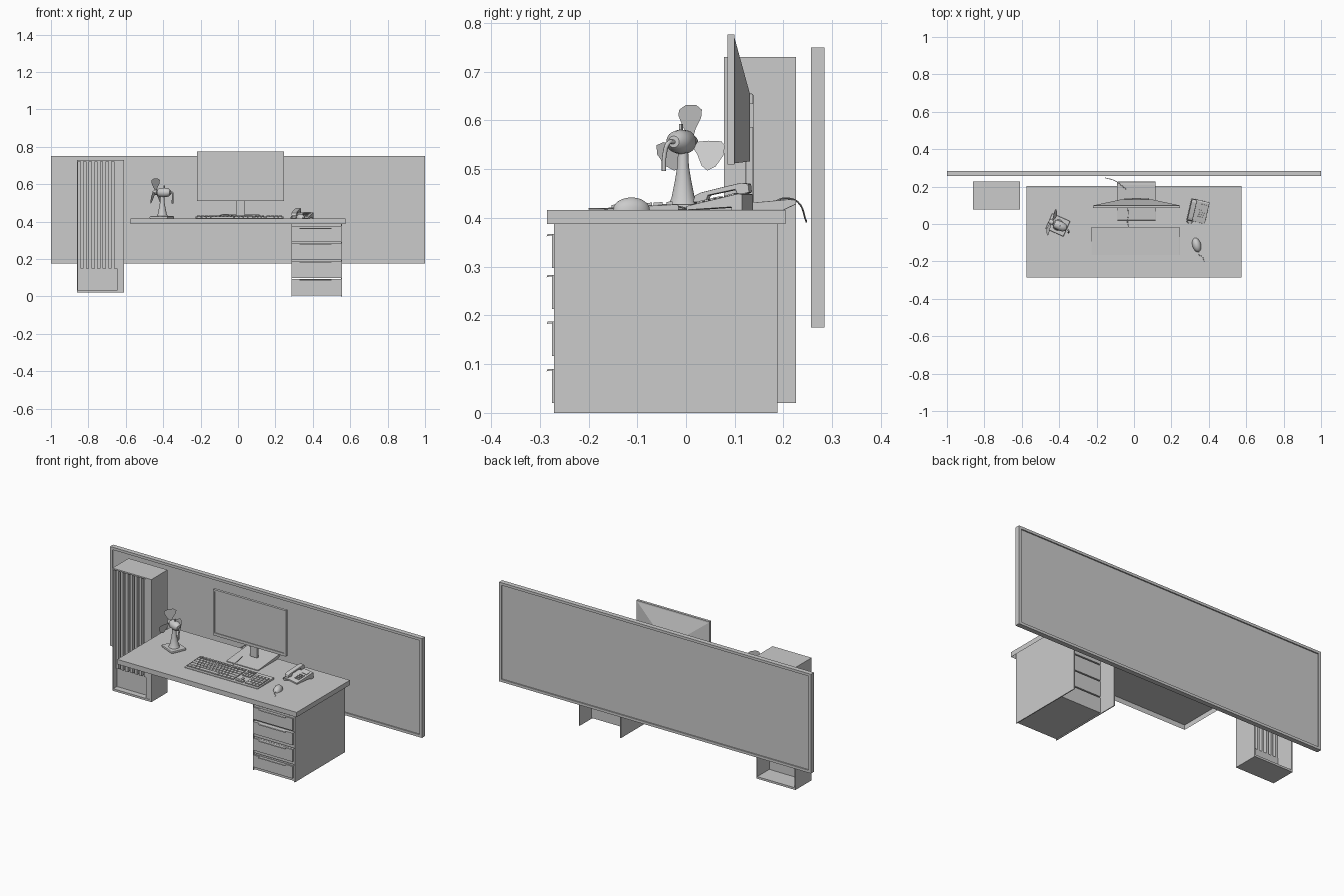
import bpy, bmesh, math
from mathutils import Matrix, Vector

if "Cube" in bpy.data.objects:
    bpy.data.objects.remove(bpy.data.objects["Cube"])

def emit(name, bm, mat=None, smooth=False):
    if mat:
        bm.transform(mat)
    me = bpy.data.meshes.new(name)
    bm.to_mesh(me)
    bm.free()
    ob = bpy.data.objects.new(name, me)
    bpy.context.collection.objects.link(ob)
    if smooth:
        bpy.ops.object.select_all(action='DESELECT')
        ob.select_set(True)
        bpy.context.view_layer.objects.active = ob
        bpy.ops.object.shade_smooth_by_angle(angle=math.radians(40))
    return ob

def add_box(bm, x0, x1, y0, y1, z0, z1):
    m = Matrix.Translation(((x0 + x1) / 2, (y0 + y1) / 2, (z0 + z1) / 2)) @ Matrix.Diagonal((x1 - x0, y1 - y0, z1 - z0, 1))
    return bmesh.ops.create_cube(bm, size=1, matrix=m)['verts']

def boxes(name, dims, mat=None, bevel=0):
    bm = bmesh.new()
    for d in dims:
        add_box(bm, *d)
    if bevel:
        bmesh.ops.bevel(bm, geom=bm.edges[:], offset=bevel, segments=2, affect='EDGES', profile=0.5)
    return emit(name, bm, mat)

def prism(name, prof, x0, x1, mat=None, bevel=0, smooth=False):
    """Extrude a (y, z) profile along x."""
    bm = bmesh.new()
    f = bm.faces.new([bm.verts.new((x0, y, z)) for y, z in prof])
    r = bmesh.ops.extrude_face_region(bm, geom=[f])
    bmesh.ops.translate(bm, vec=(x1 - x0, 0, 0), verts=[v for v in r['geom'] if isinstance(v, bmesh.types.BMVert)])
    bmesh.ops.recalc_face_normals(bm, faces=bm.faces)
    if bevel:
        bmesh.ops.bevel(bm, geom=bm.edges[:], offset=bevel, segments=2, affect='EDGES', profile=0.5)
    return emit(name, bm, mat, smooth)

def lathe(name, prof, mat, n=24):
    """Revolve an (r, z) profile about z."""
    bm = bmesh.new()
    vs = [bm.verts.new((r, 0, z)) for r, z in prof]
    es = [bm.edges.new(p) for p in zip(vs, vs[1:])]
    bmesh.ops.spin(bm, geom=vs + es, axis=(0, 0, 1), cent=(0, 0, 0), angle=2 * math.pi, steps=n)
    bmesh.ops.remove_doubles(bm, verts=bm.verts, dist=1e-5)
    bmesh.ops.recalc_face_normals(bm, faces=bm.faces)
    return emit(name, bm, mat, True)

def tube(name, pts, r, mat=None):
    cu = bpy.data.curves.new(name, 'CURVE')
    cu.dimensions = '3D'
    cu.bevel_depth = r
    cu.bevel_resolution = 2
    cu.resolution_u = 6
    sp = cu.splines.new('BEZIER')
    sp.bezier_points.add(len(pts) - 1)
    for b, p in zip(sp.bezier_points, pts):
        b.co = mat @ Vector(p) if mat else p
        b.handle_left_type = b.handle_right_type = 'AUTO'
    ob = bpy.data.objects.new(name, cu)
    bpy.context.collection.objects.link(ob)

def frame(x0, x1, y0, y1, z0, z1, side, bot, top):
    return [(x0, x0 + side, y0, y1, z0, z1), (x1 - side, x1, y0, y1, z0, z1),
            (x0 + side, x1 - side, y0, y1, z0, z0 + bot), (x0 + side, x1 - side, y0, y1, z1 - top, z1)]

Z = 0.416  # desk surface height

# Wall board
boxes("board_frame", frame(-1, 1, .256, .284, .175, .75, .015, .015, .015))
boxes("board_panel", [(-.985, .985, .263, .277, .19, .735)])

# Tall cabinet: open-backed shell with a ribbed front sheet
boxes("cabinet_shell", frame(-.86, -.61, .078, .226, .02, .73, .005, .012, .008))
boxes("cabinet_stile", [(-.647, -.615, .08, .115, .032, .722)])
boxes("cabinet_lower_panel", [(-.855, -.647, .112, .116, .032, .15)])
bm = bmesh.new()
line, pitch = [], .208 / 7
for i in range(7):
    x = -.855 + i * pitch
    line += [(x, .114), (x + .013, .114), (x + .013, .085), (x + pitch, .085)]
es = [bm.edges.new([bm.verts.new((*a, .15)), bm.verts.new((*a, .722))]) for a in line]
for a, b in zip(es, es[1:]):
    bm.faces.new((a.verts[0], b.verts[0], b.verts[1], a.verts[1]))
emit("cabinet_ribs", bm)

# Desk top, hollow underneath
bm = bmesh.new()
add_box(bm, -.575, .575, -.285, .204, .388, Z)
bm.faces.ensure_lookup_table()
bmesh.ops.delete(bm, geom=[min(bm.faces, key=lambda f: f.calc_center_median().z)], context='FACES')
emit("desk_top", bm)

# Drawer pedestal
boxes("pedestal_sides", [(.285, .29, -.271, .188, 0, .41), (.55, .555, -.271, .188, 0, .41)])
boxes("drawer_bodies", [(.29, .55, -.268, .08, z, z + .088) for z in (.005, .1, .195, .29)])
tops = (.09, .187, .283, .367)
boxes("drawer_fronts", [(.292, .543, -.275, -.268, t - .07, t) for t in tops])
for t in tops:
    prism("drawer_handle", [(-.274, t), (-.284, t), (-.286, t - .005), (-.284, t - .004), (-.274, t - .003)], .33, .5)

# Monitor
boxes("monitor_bezel", frame(-.22, .247, .085, .1, .51, .776, .01, .016, .01))
boxes("monitor_screen", [(-.21, .237, .089, .1, .526, .766)])
bm = bmesh.new()
a = [bm.verts.new(p) for p in ((-.215, .1, .512), (.242, .1, .512), (.242, .1, .768), (-.215, .1, .768))]
b = [bm.verts.new(p) for p in ((-.07, .131, .516), (.097, .131, .516), (.097, .131, .655), (-.07, .131, .655))]
for i in range(4):
    bm.faces.new((a[i], b[i], b[(i + 1) % 4], a[(i + 1) % 4]))
bm.faces.new(b)
bmesh.ops.recalc_face_normals(bm, faces=bm.faces)
emit("monitor_back", bm)
boxes("monitor_neck", [(-.011, .037, .122, .138, .43, .655)], bevel=.003)
boxes("monitor_mount", [(-.05, .08, .128, .138, .585, .635)])
prism("monitor_base", [(.02, Z), (.02, .421), (.21, .438), (.226, .437), (.226, .428), (.2, Z)], -.09, .115, bevel=.0015)

# Cables
tube("monitor_cable", [(-.035, .18, .432), (-.06, .2, .44), (-.1, .23, .432), (-.155, .247, .392)], .0018)
tube("keyboard_cable", [(-.027, -.015, .423), (-.035, .01, .419), (-.03, .05, .43), (-.035, .09, .435)], .0018)

# Keyboard: sloped body and keys
prism("keyboard_body", [(-.167, Z), (-.167, .42), (-.02, .428), (-.015, .426), (-.015, Z)], -.228, .243, bevel=.0015)
bm = bmesh.new()
def keys(x0, x1, weights, y, d=.015):
    unit, x = (x1 - x0) / sum(weights), x0
    for w in weights:
        vs = add_box(bm, x + .0015, x + abs(w) * unit - .0015, y, y + d, 0, .006)
        for v in vs:
            v.co.z += .42 + (v.co.y + .167) * .0544
        x += w * unit
rows = [[1] * 13 + [2], [1.5] + [1] * 12 + [1.5], [1.75] + [1] * 11 + [2.25],
        [2.25] + [1] * 10 + [2.75], [1.25] * 3 + [6.25] + [1.25] * 4]
for i in range(3):
    keys(-.2 + i * .096, -.116 + i * .096, [1] * 4, -.04, .012)
keys(-.22, -.202, [1], -.04, .012)
keys(.09, .14, [1] * 3, -.04, .012)
for i, row in enumerate(rows):
    y = -.067 - i * .0215
    keys(-.22, .078, row, y, .0185)
    if i in (0, 1, 4):
        keys(.09, .14, [1] * 3, y, .0185)
    keys(.152, .236, [1] * 4 if i < 4 else [2, 1, 1], y, .0185)
keys(.1067, .1233, [1], -.1315, .0185)
emit("keyboard_keys", bm)

# Mouse
M = Matrix.Translation((.335, -.112, Z)) @ Matrix.Rotation(math.radians(15), 4, 'Z')
bm = bmesh.new()
bmesh.ops.create_uvsphere(bm, u_segments=24, v_segments=12, radius=1)
bmesh.ops.bisect_plane(bm, geom=bm.verts[:] + bm.edges[:] + bm.faces[:], plane_co=(0, 0, 0), plane_no=(0, 0, -1), clear_outer=True)
bmesh.ops.holes_fill(bm, edges=[e for e in bm.edges if e.is_boundary])
for v in bm.verts:
    v.co = (v.co.x * .023, v.co.y * .039, v.co.z * .026)
emit("mouse_body", bm, M, True)
tube("mouse_cable", [(.345, -.148, .42), (.348, -.165, .419), (.365, -.175, .419), (.375, -.2, .419)], .0015)

# Telephone
P = Matrix.Translation((.343, .07, Z)) @ Matrix.Rotation(math.radians(-13), 4, 'Z')
prism("phone_base", [(-.06, 0), (-.06, .008), (-.045, .012), (.05, .034), (.058, .032), (.058, 0), (.035, 0), (.035, .006)], -.05, .05, P, .0015)
prism("phone_handset", [(-.062, .016), (-.058, .03), (-.045, .036), (0, .047), (.04, .056), (.055, .054), (.057, .036),
                        (.032, .03), (.028, .042), (-.03, .03), (-.034, .016)], -.046, -.018, P, .002)
K = P @ Matrix.Translation((0, 0, .0165)) @ Matrix.Rotation(math.radians(13), 4, 'X')
boxes("phone_keys", [(.002 + i * .013, .011 + i * .013, -.035 + j * .012, -.027 + j * .012, .002, .01)
                     for i in range(3) for j in range(4)], K)
boxes("phone_display", [(.0, .038, .02, .042, .002, .009)], K)
tube("phone_cord", [(-.035, -.058, .02), (-.045, -.07, .005), (-.02, -.07, .003), (-.02, -.058, .005)], .0018, P)

# Desk fan
F = Matrix.Translation((-.405, -.006, Z)) @ Matrix.Rotation(math.radians(-24), 4, 'Z')
boxes("fan_base", [(-.055, .05, -.045, .045, 0, .013)], F, .004)
lathe("fan_column", [(0, .01), (.03, .012), (.024, .025), (.017, .06), (.012, .09), (.01, .13), (0, .13)], F)
A = F @ Matrix.Translation((0, 0, .14)) @ Matrix.Rotation(math.radians(90), 4, 'Y')
lathe("fan_motor", [(0, -.022), (.02, -.022), (.024, -.012), (.025, .015), (.022, .035), (.012, .047), (0, .048)], A)
lathe("fan_hub", [(0, -.056), (.008, -.054), (.013, -.046), (.013, -.03), (.006, -.028), (.006, -.02), (0, -.02)], A)
outline = [(-.004, .008), (-.02, .03), (-.033, .055), (-.03, .066), (-.012, .076), (.014, .076), (.03, .066), (.028, .05), (.014, .028), (.006, .008)]
for k in range(3):
    bm = bmesh.new()
    # twisted blade strips between the two sides of the outline
    pt = lambda p: bm.verts.new((-.038 + p[0] * .35, p[0], p[1]))
    L, R = [pt(p) for p in outline[:5]], [pt(p) for p in outline[:4:-1]]
    for i in range(4):
        bm.faces.new((L[i], R[i], R[i + 1], L[i + 1]))
    bmesh.ops.solidify(bm, geom=bm.faces[:], thickness=.0012)
    emit("fan_blade", bm, F @ Matrix.Translation((0, 0, .14)) @ Matrix.Rotation(math.radians(120 * k), 4, 'X'), True)
tube("fan_crank", [(.046, 0, .14), (.062, -.005, .138), (.066, -.012, .115), (.066, -.014, .08)], .0045, F)
boxes("fan_knob", [(.008, .014, -.003, .003, .16, .177)], F)
